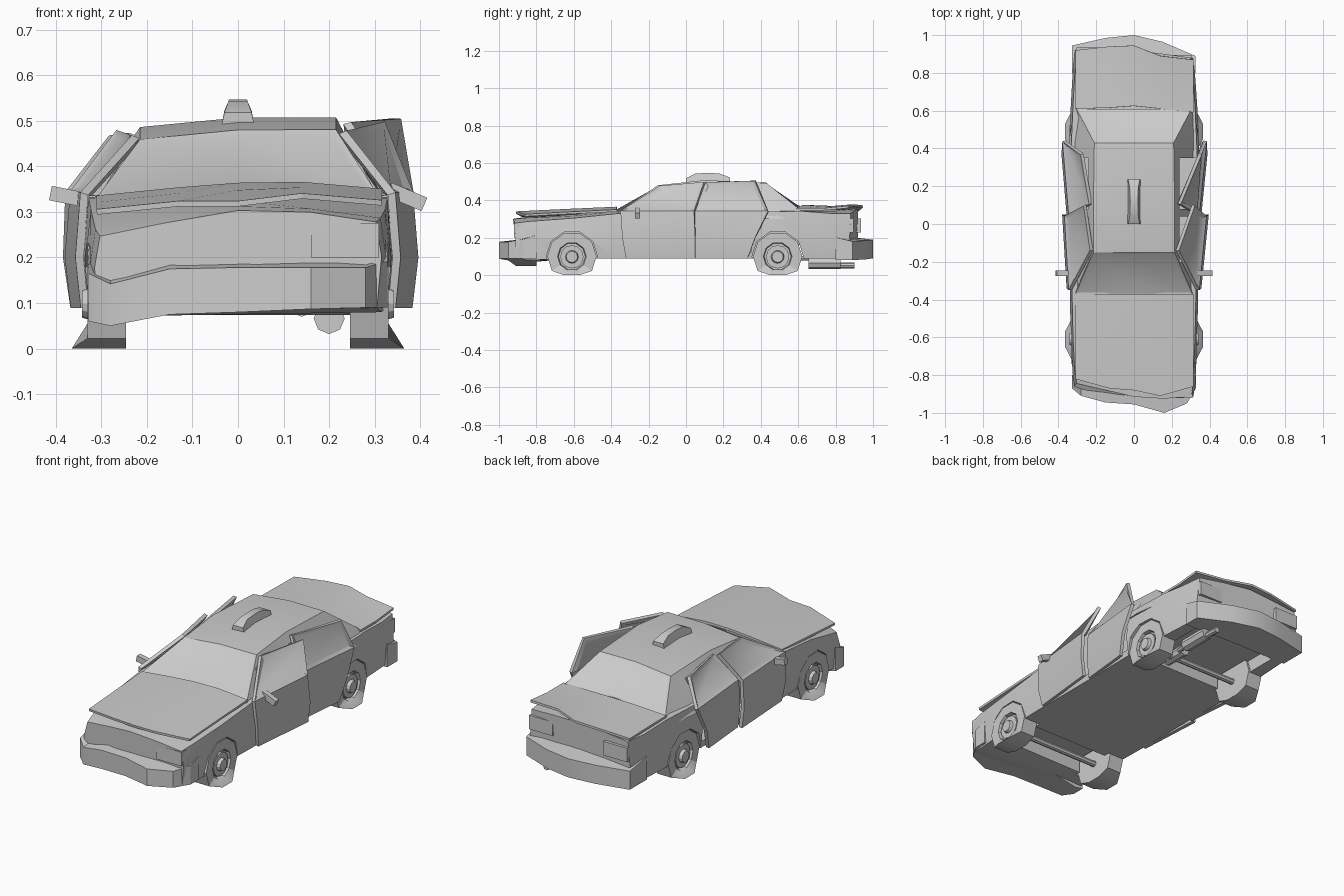
import bpy, bmesh, math
from mathutils import Vector, Matrix

if "Cube" in bpy.data.objects:
    bpy.data.objects.remove(bpy.data.objects["Cube"])

grey = bpy.data.materials.new("plain grey")
grey.use_nodes = True
grey.diffuse_color = (0.6, 0.6, 0.6, 1)
grey.node_tree.nodes["Principled BSDF"].inputs["Base Color"].default_value = (0.6, 0.6, 0.6, 1)


def activate(ob):
    bpy.ops.object.select_all(action="DESELECT")
    ob.select_set(True)
    bpy.context.view_layer.objects.active = ob


def finish(name, bm, thickness=0, cutters=(), recalc=True):
    """Turn a bmesh into a shaded object, with optional thickness and cuts."""
    if recalc:
        bmesh.ops.recalc_face_normals(bm, faces=bm.faces)
    me = bpy.data.meshes.new(name)
    bm.to_mesh(me)
    bm.free()
    ob = bpy.data.objects.new(name, me)
    bpy.context.collection.objects.link(ob)
    me.materials.append(grey)
    activate(ob)
    if thickness:
        mod = ob.modifiers.new("thickness", "SOLIDIFY")
        mod.thickness, mod.offset = thickness, 0
        bpy.ops.object.modifier_apply(modifier=mod.name)
    for cutter in cutters:
        mod = ob.modifiers.new("cut", "BOOLEAN")
        mod.operation, mod.object, mod.solver = "DIFFERENCE", cutter, "EXACT"
        bpy.ops.object.modifier_apply(modifier=mod.name)
    bpy.ops.object.shade_smooth_by_angle(angle=math.radians(25))
    return ob


def skin(rings):
    """Closed solid through a row of rings."""
    bm = bmesh.new()
    vs = [[bm.verts.new(p) for p in ring] for ring in rings]
    n = len(vs[0])
    for a, b in zip(vs, vs[1:]):
        for i in range(n):
            j = (i + 1) % n
            bm.faces.new((a[i], a[j], b[j], b[i]))
    bm.faces.new(vs[0])
    bm.faces.new(vs[-1][::-1])
    bmesh.ops.recalc_face_normals(bm, faces=bm.faces)
    return bm


def loft(stations):
    """Mirrored half sections (x, z) placed along y."""
    return skin([[(x, y, z) for x, z in half] +
                 [(-x, y, z) for x, z in reversed(half) if x > 0]
                 for y, half in stations])


def dent(bm, centre, radius, push):
    c, push = Vector(centre), Vector(push)
    for v in bm.verts:
        v.co += push * max(0, 1 - (v.co - c).length / radius)


def box(name, centre, size, tilt=0):
    bm = bmesh.new()
    bmesh.ops.create_cube(bm, size=1)
    bm.transform(Matrix.Translation(centre) @ Matrix.Rotation(tilt, 4, "Y") @
                 Matrix.Diagonal((*size, 1)))
    return finish(name, bm)


def tube_mesh(centre, radius, length, axis, sides, end_radius=None):
    bm = bmesh.new()
    bmesh.ops.create_cone(bm, cap_ends=True, segments=sides, radius1=radius,
                          radius2=end_radius or radius, depth=length)
    turn = Matrix.Rotation(math.pi / 2, 4, "Y" if axis == "x" else "X")
    bm.transform(Matrix.Translation(centre) @ turn)
    return bm


def tube(name, *shape):
    return finish(name, tube_mesh(*shape))


def plate(name, columns, front, rear, fz, mz, rz):
    """Crumpled lid: front, middle and rear rows over shared columns."""
    bm = bmesh.new()
    mid = [(f + r) / 2 for f, r in zip(front, rear)]
    rows = [[bm.verts.new(p) for p in zip(columns, ys, zs)]
            for ys, zs in ((front, fz), (mid, mz), (rear, rz))]
    for a, b in zip(rows, rows[1:]):
        for i in range(len(columns) - 1):
            bm.faces.new((a[i], a[i + 1], b[i + 1], b[i]))
    finish(name, bm, thickness=0.012)


# Cutters for wheel wells, door openings and the underside
axles = {"front": -0.61, "rear": 0.49}
wells = [tube("well_cutter", (s * 0.36, y, 0.1), 0.137, 0.26, "x", 10)
         for s in (-1, 1) for y in axles.values()]
openings = [box("opening_cutter", (s * 0.39, y, 0.3), (0.3, length, 0.35))
            for s in (-1, 1) for y, length in ((-0.08, 0.24), (0.215, 0.27))]
under = [box("underside_cutter", (0, y, 0.08), (0.5, length, 0.16))
         for y, length in ((0.62, 0.46), (-0.61, 0.2))]


# Lower body
def section(w, bottom, belt, top):
    return [(w - 0.01, bottom), (w, 0.2), (w - 0.012, belt),
            (w / 2, belt * 0.4 + top * 0.6), (0, top)]


bm = loft([(y, section(*s)) for y, *s in (
    (-0.91, 0.315, 0.09, 0.275, 0.30), (-0.84, 0.325, 0.08, 0.285, 0.31),
    (-0.6, 0.335, 0.09, 0.305, 0.325), (-0.36, 0.34, 0.09, 0.33, 0.35),
    (0, 0.34, 0.09, 0.335, 0.355), (0.4, 0.345, 0.09, 0.34, 0.355),
    (0.62, 0.335, 0.09, 0.342, 0.355), (0.8, 0.325, 0.09, 0.33, 0.35),
    (0.92, 0.312, 0.09, 0.33, 0.355))])
dent(bm, (-0.32, -0.91, 0.27), 0.3, (0, 0.07, -0.03))
dent(bm, (0.15, -0.91, 0.29), 0.22, (0, -0.015, 0.01))
dent(bm, (0.31, 0.92, 0.25), 0.28, (0, -0.055, 0))
finish("body", bm, cutters=wells + openings + under)

# Cabin with recessed front and rear glass
bm = loft([(y, [(b, 0.3), (t, z), (0, c)]) for y, b, t, z, c in (
    (-0.38, 0.32, 0.315, 0.325, 0.35), (-0.15, 0.325, 0.215, 0.47, 0.48),
    (0.1, 0.325, 0.215, 0.497, 0.507), (0.43, 0.345, 0.21, 0.482, 0.494),
    (0.61, 0.32, 0.305, 0.35, 0.37))])
for v in bm.verts:
    if v.co.z > 0.45:
        v.co.z += 0.05 * v.co.x
bm.normal_update()
for sign in (-1, 1):
    glass = [f for f in bm.faces if f.normal.z > 0.4 and f.normal.y * sign > 0.3]
    if glass:
        bmesh.ops.inset_region(bm, faces=glass, thickness=0.018, depth=-0.004)
finish("cabin", bm, cutters=openings)

# Doors hanging ajar with bent frames, each with a recessed window
heights = (0.09, 0.2, 0.34)
flanks = (0.335, 0.348, 0.338)
door_shapes = {
    "front": ((-0.32, 0.05), (-0.34, 0.05), (-0.35, 0.045), (-0.14, 0.1)),
    "rear": ((0.05, 0.33), (0.05, 0.37), (0.045, 0.44), (0.105, 0.37))}


def door(name, side, shape, swing, top):
    """Top gives (x, z) of the front and rear corners of the frame."""
    bm = bmesh.new()
    rows = [[bm.verts.new((side * (x + swing * (y - shape[1][0])), y, z)) for y in ys]
            for ys, z, x in zip(shape, heights, flanks)]
    rows.append([bm.verts.new((side * x, y, z)) for y, (x, z) in zip(shape[3], top)])
    for a, b in zip(rows, rows[1:]):
        loop = (a[0], a[1], b[1], b[0])
        window = bm.faces.new(loop if side > 0 else loop[::-1])
    bm.normal_update()
    bmesh.ops.inset_individual(bm, faces=[window], thickness=0.025, depth=-0.008)
    finish(name, bm, thickness=0.018, recalc=False)


door("left_front_door", 1, door_shapes["front"], 0.1, ((0.23, 0.475), (0.315, 0.495)))
door("left_rear_door", 1, door_shapes["rear"], 0.1, ((0.24, 0.495), (0.35, 0.505)))
door("right_front_door", -1, door_shapes["front"], 0.06, ((0.225, 0.465), (0.26, 0.475)))
door("right_rear_door", -1, door_shapes["rear"], 0.085, ((0.23, 0.47), (0.275, 0.465)))

# Crumpled hood and trunk lid
columns = (-0.31, -0.13, 0, 0.14, 0.315)
plate("hood", columns, (-0.82, -0.87, -0.88, -0.91, -0.86), (-0.37,) * 5,
      (0.3, 0.318, 0.318, 0.335, 0.32), (0.315, 0.335, 0.342, 0.348, 0.333),
      (0.33, 0.348, 0.358, 0.36, 0.345))
plate("trunk_lid", columns, (0.61, 0.615, 0.625, 0.61, 0.59),
      (0.92, 0.94, 0.945, 0.89, 0.87), (0.35, 0.362, 0.37, 0.362, 0.352),
      (0.348, 0.36, 0.364, 0.36, 0.352), (0.345, 0.362, 0.368, 0.373, 0.365))


# Bent bumpers
def bumper(name, back, columns):
    finish(name, skin([[(x, back, low), (x, y, low), (x, y, high), (x, back, high + 0.022)]
                       for x, y, low, high in columns]))


bumper("front_bumper", -0.8, (
    (-0.328, -0.87, 0.06, 0.165), (-0.28, -0.91, 0.05, 0.142), (-0.15, -0.945, 0.075, 0.175),
    (0, -0.955, 0.08, 0.178), (0.16, -1, 0.087, 0.178), (0.28, -0.95, 0.09, 0.178),
    (0.328, -0.87, 0.09, 0.192)))
bumper("rear_bumper", 0.8, (
    (-0.328, 0.945, 0.09, 0.19), (-0.15, 0.985, 0.09, 0.19), (0, 1, 0.09, 0.19),
    (0.15, 0.965, 0.085, 0.185), (0.325, 0.89, 0.08, 0.18)))

# Lamps and side mirrors
box("left_headlamp", (0.235, -0.895, 0.238), (0.15, 0.05, 0.075))
for side, name, y in ((1, "left", 0.87), (-1, "right", 0.91)):
    box(name + "_tail_lamp", (side * 0.235, y, 0.265), (0.14, 0.05, 0.075))
    box(name + "_mirror", (side * 0.37, -0.26, 0.333), (0.085, 0.028, 0.032),
        tilt=0.4 if side > 0 else 0.2)

# Flat tyres with recessed rims, domed hubs and axles
for end, y in axles.items():
    tube(end + "_axle", (0, y, 0.09), 0.016, 0.56, "x", 8)
    for side, name in ((1, "left_"), (-1, "right_")):
        bm = tube_mesh((side * 0.288, y, 0.1), 0.132, 0.085, "x", 10)
        bm.normal_update()
        face = [f for f in bm.faces if f.normal.x * side > 0.9]
        bmesh.ops.inset_region(bm, faces=face, thickness=0.055, depth=0)
        bmesh.ops.inset_region(bm, faces=face, thickness=0.005, depth=-0.02)
        for v in bm.verts:
            if v.co.z < 0.015:
                v.co.z = 0
                if v.co.x * side > 0.288:
                    v.co.x = side * 0.365
        finish(name + end + "_tyre", bm)
        tube(name + end + "_rim", (side * 0.31, y, 0.098), 0.062, 0.03, "x", 12)
        radii = (0.042, 0.03) if side > 0 else (0.03, 0.042)
        tube(name + end + "_hub", (side * 0.322, y, 0.098), radii[0], 0.04, "x", 12, radii[1])

# Roof sign
finish("roof_sign", loft([(y, [(0.038, 0.48), (w, z)]) for y, w, z in (
    (0, 0.03, 0.518), (0.05, 0.021, 0.543), (0.12, 0.02, 0.547),
    (0.18, 0.021, 0.543), (0.235, 0.03, 0.522))]))

# Exhaust
tube("rear_muffler", (0.2, 0.74, 0.066), 0.034, 0.17, "y", 8)
tube("tail_pipe", (0.2, 0.82, 0.052), 0.016, 0.16, "y", 8)
tube("middle_muffler", (0.14, 0.5, 0.1), 0.03, 0.14, "y", 8)
tube("exhaust_pipe", (0.17, 0.62, 0.09), 0.012, 0.12, "y", 8)

for cutter in wells + openings + under:
    bpy.data.objects.remove(cutter)
